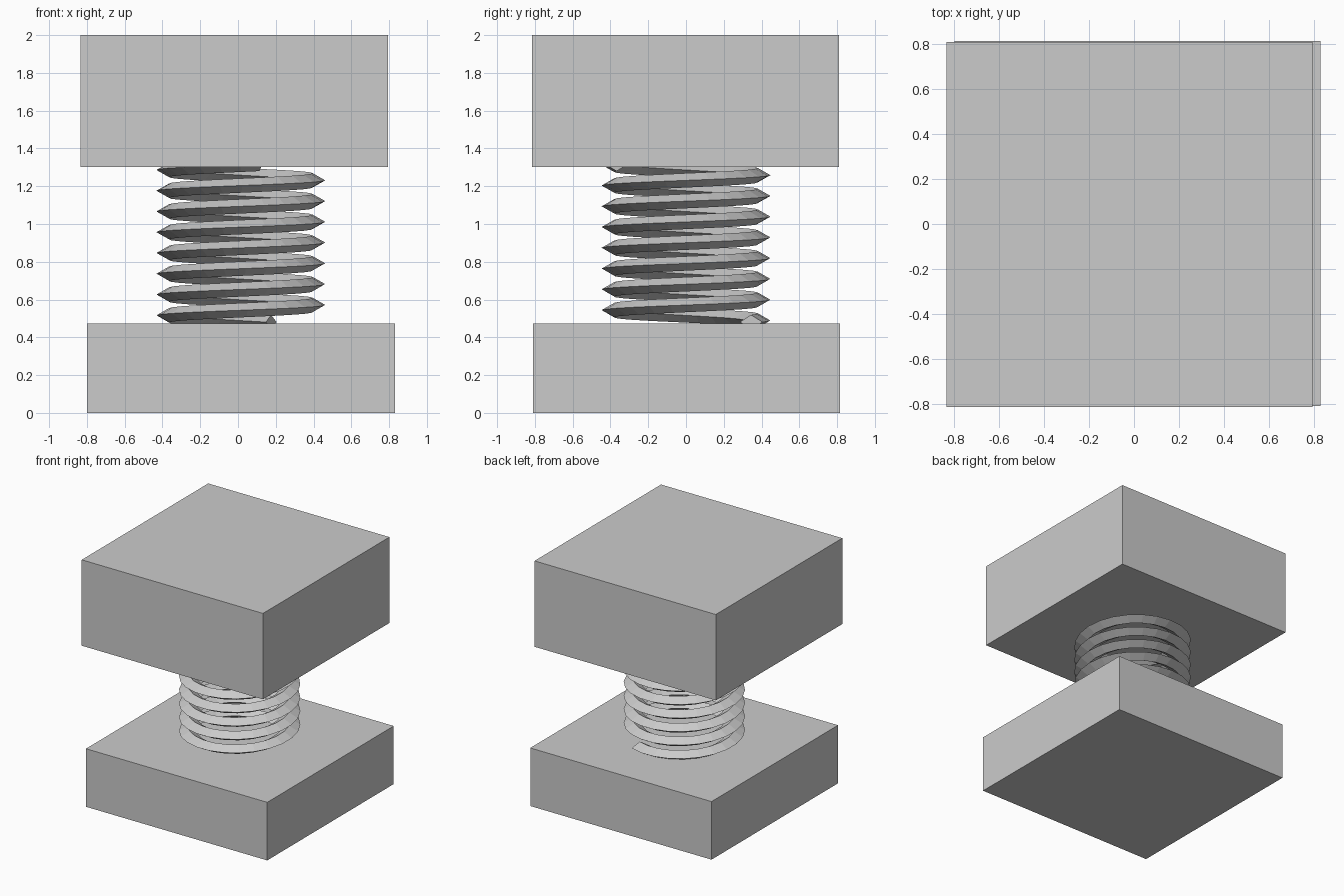
import bpy, bmesh, math

if "Cube" in bpy.data.objects:
    bpy.data.objects.remove(bpy.data.objects["Cube"])

grey = bpy.data.materials.new("light grey")
grey.diffuse_color = (0.6, 0.6, 0.6, 1)
grey.use_nodes = True
grey.node_tree.nodes["Principled BSDF"].inputs["Base Color"].default_value = grey.diffuse_color


def finish(bm, name):
    bmesh.ops.recalc_face_normals(bm, faces=bm.faces)
    mesh = bpy.data.meshes.new(name)
    bm.to_mesh(mesh)
    bm.free()
    mesh.materials.append(grey)
    bpy.context.collection.objects.link(bpy.data.objects.new(name, mesh))


def block(name, lo, hi):
    bm = bmesh.new()
    bmesh.ops.create_cube(bm, size=1)
    for v in bm.verts:
        v.co = [(l + h) / 2 + c * (h - l) for l, h, c in zip(lo, hi, v.co)]
    finish(bm, name)


# Two slabs, slightly offset from each other
block("base_block", (-0.80, -0.81, 0), (0.83, 0.815, 0.472))
block("top_block", (-0.835, -0.815, 1.302), (0.795, 0.81, 2.0))

# Coil spring with a diamond wire section, right-handed
PITCH, STEPS = 0.11, 24
section = [(0.447, 0), (0.38, 0.038), (0.315, 0), (0.38, -0.038)]
start = math.radians(65)
end = 2 * math.pi * 7 + math.radians(285)
count = round((end - start) / (2 * math.pi) * STEPS)
bm = bmesh.new()
rings = []
for i in range(count + 1):
    a = start + (end - start) * i / count
    z = 0.461 + PITCH * a / (2 * math.pi)
    rings.append([bm.verts.new((0.015 + r * math.cos(a), r * math.sin(a), z + h))
                  for r, h in section])
for p, q in zip(rings, rings[1:]):
    for k in range(4):
        j = (k + 1) % 4
        bm.faces.new((p[k], p[j], q[j], q[k]))
bm.faces.new(rings[0])
bm.faces.new(rings[-1])
finish(bm, "coil_spring")
